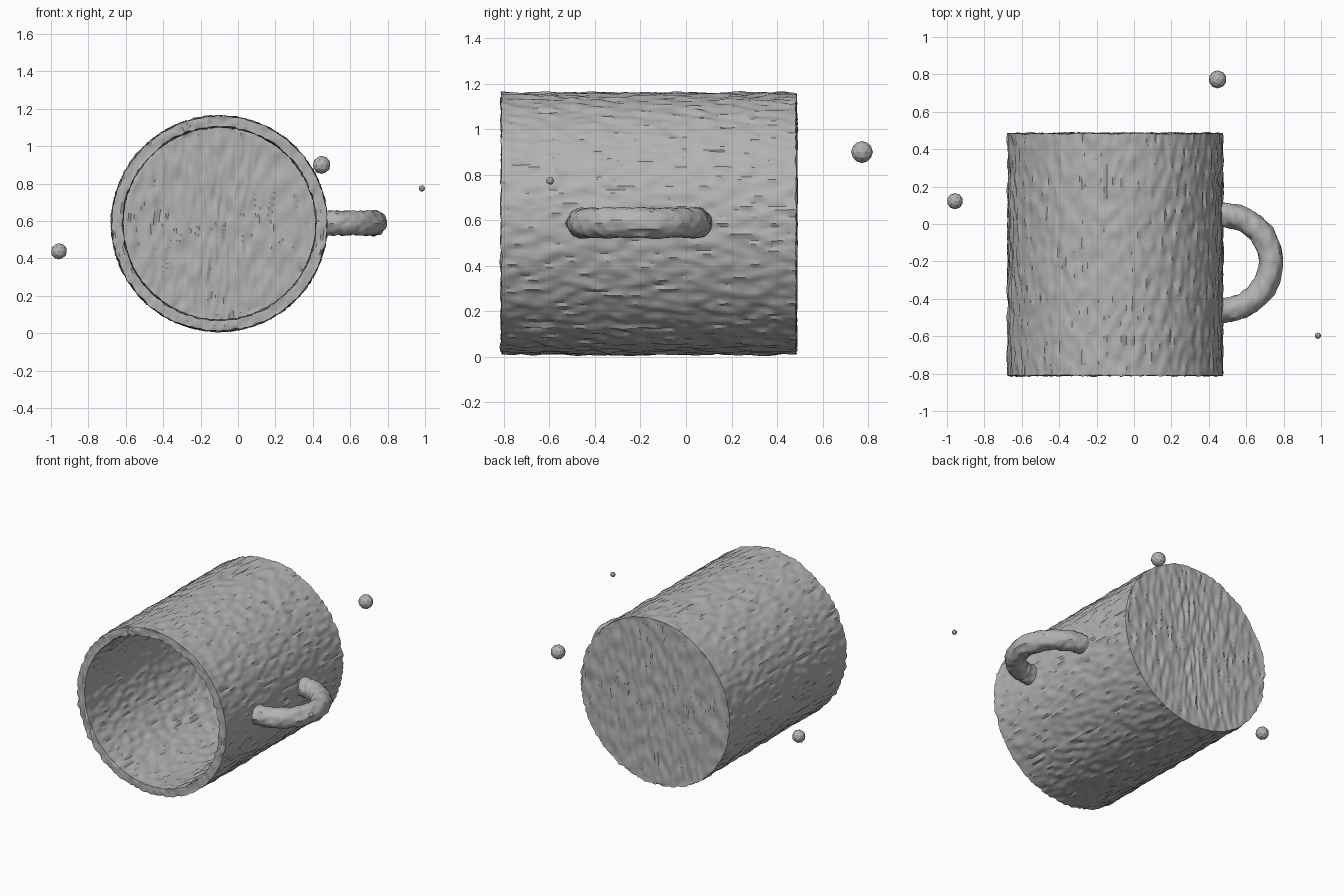
import bpy, bmesh, math
from mathutils import Vector, noise

if "Cube" in bpy.data.objects:
    bpy.data.objects.remove(bpy.data.objects["Cube"])

CX, CZ = -0.10, 0.586          # axis of the mug lying along y

grey = bpy.data.materials.new("stone_grey")
grey.diffuse_color = (0.45, 0.45, 0.45, 1)
grey.use_nodes = True
grey.node_tree.nodes["Principled BSDF"].inputs["Base Color"].default_value = grey.diffuse_color


def finish(name, bm, angle=None):
    bmesh.ops.recalc_face_normals(bm, faces=bm.faces)
    me = bpy.data.meshes.new(name)
    bm.to_mesh(me)
    bm.free()
    me.materials.append(grey)
    ob = bpy.data.objects.new(name, me)
    bpy.context.collection.objects.link(ob)
    if angle:
        bpy.context.view_layer.objects.active = ob
        ob.select_set(True)
        bpy.ops.object.shade_smooth_by_angle(angle=math.radians(angle))
        ob.select_set(False)
    return ob


def roughen(bm, amount, grain_end=False):
    """Push vertices along their normals with a stretched, chiselled grain."""
    bmesh.ops.recalc_face_normals(bm, faces=bm.faces)
    bm.normal_update()
    moves = []
    for v in bm.verts:
        x, y, z = v.co
        if grain_end and abs(v.normal.y) > 0.9:
            p = Vector((x * 42, y * 20, z * 11))
        else:
            p = Vector((x * 38, y * 13, z * 38))
        moves.append((v, v.normal * amount * noise.noise(p)))
    for v, d in moves:
        v.co += d


# Mug: hollow cup turned around the y axis, open towards the front
corners = [(0.004, 0.483), (0.574, 0.483), (0.574, -0.81),
           (0.518, -0.81), (0.518, 0.425), (0.004, 0.425)]
profile = []
for (r0, y0), (r1, y1) in zip(corners, corners[1:]):
    n = max(3, round(math.hypot(r1 - r0, y1 - y0) / 0.015))
    profile += [(r0 + (r1 - r0) * i / n, y0 + (y1 - y0) * i / n) for i in range(n)]
profile.append(corners[-1])

SEG = 240
bm = bmesh.new()
rings = []
for r, y in profile:
    rings.append([bm.verts.new((CX + r * math.cos(a), y, CZ + r * math.sin(a)))
                  for a in (2 * math.pi * k / SEG for k in range(SEG))])
for a, b in zip(rings, rings[1:]):
    for k in range(SEG):
        j = (k + 1) % SEG
        bm.faces.new((a[k], a[j], b[j], b[k]))
bm.faces.new(rings[0])
bm.faces.new(rings[-1])
roughen(bm, 0.012, grain_end=True)
finish("mug_body", bm, 35)

# Handle: half ring with its ends sunk into the mug wall
bm = bmesh.new()
N, M, R, T = 64, 32, 0.253, 0.065
rings = []
for i in range(N + 1):
    t = -math.pi / 2 + math.pi * i / N
    ring = []
    for k in range(M):
        a = 2 * math.pi * k / M
        d = R + T * math.cos(a)
        ring.append(bm.verts.new((0.478 + d * math.cos(t), -0.205 + d * math.sin(t),
                                  0.588 + T * math.sin(a))))
    rings.append(ring)
rings.insert(0, [bm.verts.new(v.co - Vector((0.025, 0, 0))) for v in rings[0]])
rings.append([bm.verts.new(v.co - Vector((0.025, 0, 0))) for v in rings[-1]])
for a, b in zip(rings, rings[1:]):
    for k in range(M):
        j = (k + 1) % M
        bm.faces.new((a[k], a[j], b[j], b[k]))
bm.faces.new(rings[0])
bm.faces.new(rings[-1])
roughen(bm, 0.010)
finish("handle", bm, 35)

# Loose floating droplets, faceted
for name, pos, rad in (("large_droplet", (0.447, 0.773, 0.90), 0.048),
                       ("medium_droplet", (-0.957, 0.122, 0.438), 0.043),
                       ("small_droplet", (0.983, -0.597, 0.774), 0.017)):
    bm = bmesh.new()
    bmesh.ops.create_icosphere(bm, subdivisions=2, radius=rad)
    bmesh.ops.translate(bm, verts=bm.verts, vec=pos)
    finish(name, bm)
